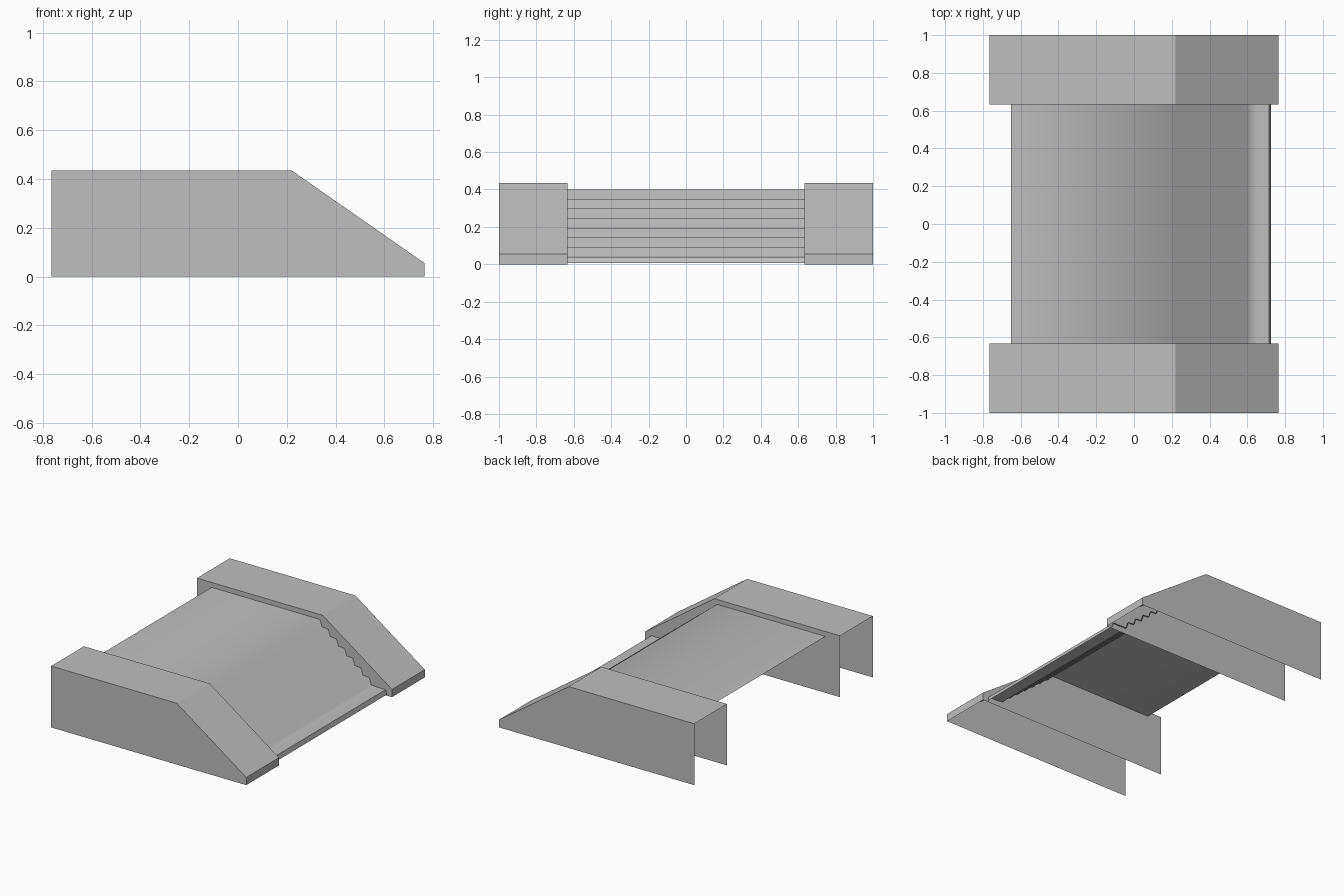
import bpy
import bmesh

cube = bpy.data.objects.get("Cube")
if cube:
    bpy.data.objects.remove(cube, do_unlink=True)

grey = bpy.data.materials.new("plain grey")
grey.use_nodes = True
colour = (0.52, 0.52, 0.52, 1)
grey.diffuse_color = colour
grey.node_tree.nodes["Principled BSDF"].inputs["Base Color"].default_value = colour


def finish(bm, name):
    bmesh.ops.recalc_face_normals(bm, faces=bm.faces)
    mesh = bpy.data.meshes.new(name)
    bm.to_mesh(mesh)
    bm.free()
    mesh.materials.append(grey)
    obj = bpy.data.objects.new(name, mesh)
    bpy.context.collection.objects.link(obj)
    return obj


def sheet(bm, profile, y0, y1):
    """Sweep an open x-z profile across y as a single skin."""
    rows = [[bm.verts.new((x, y, z)) for x, z in profile] for y in (y0, y1)]
    faces = []
    for i in range(len(profile) - 1):
        faces.append(bm.faces.new((rows[0][i], rows[0][i + 1], rows[1][i + 1], rows[1][i])))
    return rows, faces


# Side housings: hollow covers, open underneath and at the tall end
END = 0.765
rail_top = [(-END, 0.435), (0.22, 0.435), (END, 0.055), (END, 0)]
for name, side in (("front_side_housing", -1), ("back_side_housing", 1)):
    bm = bmesh.new()
    rows, _ = sheet(bm, rail_top, side * 0.633, side)
    for row in rows:
        bm.faces.new(row + [bm.verts.new((-END, row[0].co.y, 0))])
    finish(bm, name)

# Stepped deck: flat landing, descending steps, short foot and a lip
STEPS = 7
start_x, start_z, foot_x, foot_z = 0.2, 0.4, 0.65, 0.04
run = (foot_x - start_x) / STEPS
drop = (start_z - foot_z) / STEPS
deck = [(-0.65, start_z), (start_x, start_z)]
for i in range(STEPS):
    x, z = start_x + i * run, start_z - (i + 1) * drop
    deck.append((x + run * 0.25, z + drop * 0.06))
    deck.append((x + run, z))
deck += [(0.715, foot_z), (0.725, 0.008)]
bm = bmesh.new()
_, faces = sheet(bm, deck, -0.642, 0.642)
for face in faces:
    face.smooth = True
# Keep the lip crisp
lip = faces[-1]
lip.smooth = False
for edge in lip.edges:
    edge.smooth = False
finish(bm, "stepped_deck")
